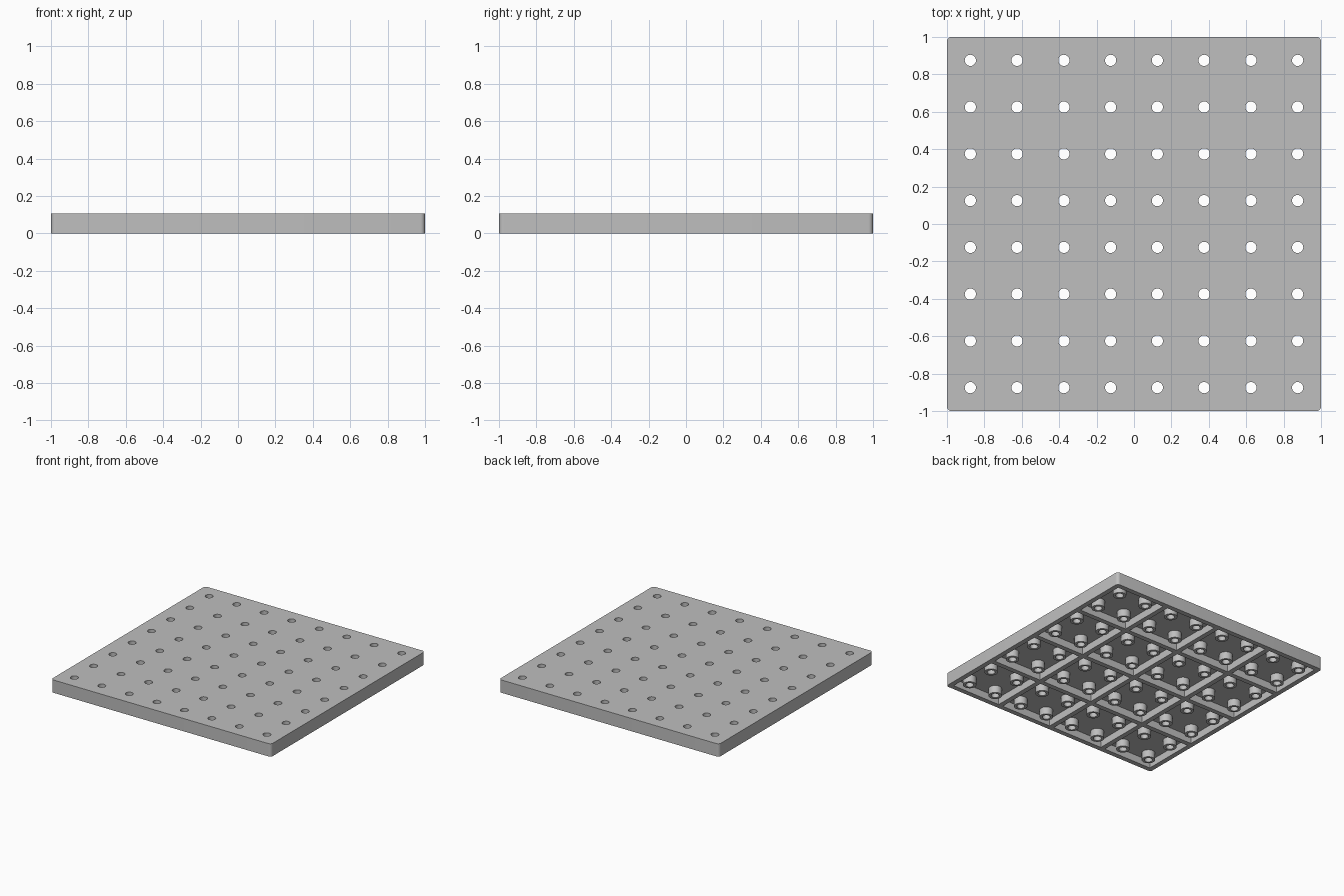
import bpy, bmesh
from mathutils import Matrix

HEIGHT = 0.105
UNDERSIDE = 0.06      # height of the deck's lower face
WALL = 0.04           # rim and rib thickness
HOLE_R, BOSS_R = 0.03, 0.05
GRID = [-0.875 + 0.25 * i for i in range(8)]

cube = bpy.data.objects.get("Cube")
if cube:
    bpy.data.objects.remove(cube, do_unlink=True)

grey = bpy.data.materials.new("plain grey")
grey.use_nodes = True
grey.diffuse_color = (0.52, 0.52, 0.52, 1)
grey.node_tree.nodes["Principled BSDF"].inputs["Base Color"].default_value = grey.diffuse_color


def add_box(bm, x0, x1, y0, y1, z0, z1):
    m = Matrix.Translation(((x0 + x1) / 2, (y0 + y1) / 2, (z0 + z1) / 2))
    m = m @ Matrix.Diagonal((x1 - x0, y1 - y0, z1 - z0, 1))
    return bmesh.ops.create_cube(bm, size=1, matrix=m)["verts"]


def add_cylinder(bm, x, y, r, z0, z1):
    bmesh.ops.create_cone(bm, cap_ends=True, segments=24, radius1=r, radius2=r,
                          depth=z1 - z0, matrix=Matrix.Translation((x, y, (z0 + z1) / 2)))


def finish(bm, name):
    mesh = bpy.data.meshes.new(name)
    bm.to_mesh(mesh)
    bm.free()
    mesh.materials.append(grey)
    obj = bpy.data.objects.new(name, mesh)
    bpy.context.collection.objects.link(obj)
    return obj


def activate(obj):
    bpy.ops.object.select_all(action='DESELECT')
    obj.select_set(True)
    bpy.context.view_layer.objects.active = obj


def cut(obj, cutter):
    mod = obj.modifiers.new("cut", 'BOOLEAN')
    mod.operation, mod.solver, mod.object = 'DIFFERENCE', 'EXACT', cutter
    activate(obj)
    bpy.ops.object.modifier_apply(modifier=mod.name)


# Plate body with rounded upright corners
bm = bmesh.new()
add_box(bm, -1, 1, -1, 1, 0, HEIGHT)
uprights = [e for e in bm.edges if abs(e.verts[0].co.z - e.verts[1].co.z) > 0.01]
bmesh.ops.bevel(bm, geom=uprights, offset=0.025, segments=5, affect='EDGES', profile=0.5)
plate = finish(bm, "ribbed_plate")

# Pockets that leave the rim and the crossing ribs underneath
bm = bmesh.new()
edges = [(-1 + WALL, -0.5 - WALL / 2), (-0.5 + WALL / 2, -WALL / 2),
         (WALL / 2, 0.5 - WALL / 2), (0.5 + WALL / 2, 1 - WALL)]
for x0, x1 in edges:
    for y0, y1 in edges:
        add_box(bm, x0, x1, y0, y1, -0.1, UNDERSIDE)
pockets = finish(bm, "pocket_cutter")

# Through holes
bm = bmesh.new()
for x in GRID:
    for y in GRID:
        add_cylinder(bm, x, y, HOLE_R, -0.1, 0.2)
holes = finish(bm, "hole_cutter")

# Round bosses around the holes
bm = bmesh.new()
for x in GRID:
    for y in GRID:
        add_cylinder(bm, x, y, BOSS_R, 0, UNDERSIDE)
bosses = finish(bm, "hole_bosses")

cut(plate, pockets)
cut(plate, holes)
cut(bosses, holes)
for cutter in (pockets, holes):
    bpy.data.objects.remove(cutter, do_unlink=True)

for obj in (plate, bosses):
    activate(obj)
    bpy.ops.object.shade_smooth_by_angle(angle=0.6)
